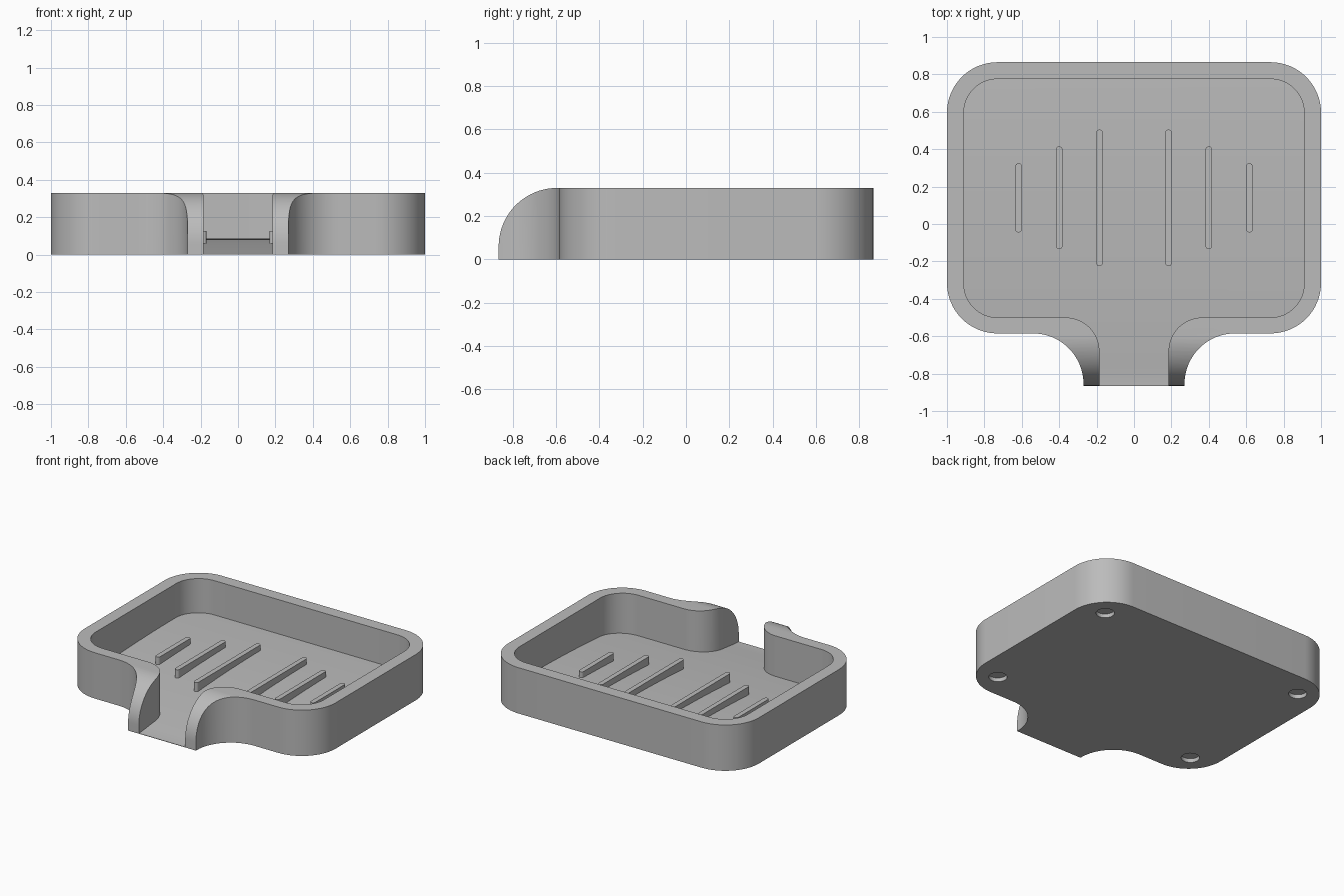
import bpy, bmesh, math
from mathutils import Vector

if "Cube" in bpy.data.objects:
    bpy.data.objects.remove(bpy.data.objects["Cube"])

grey = bpy.data.materials.new("warm_grey")
grey.diffuse_color = (0.5, 0.5, 0.5, 1)
grey.use_nodes = True
grey.node_tree.nodes["Principled BSDF"].inputs["Base Color"].default_value = grey.diffuse_color


def rounded(corners, steps=16):
    """Closed outline from right-angled corners given as (x, y, radius)."""
    out = []
    n = len(corners)
    for i, (x, y, r) in enumerate(corners):
        p = Vector((x, y))
        if r == 0:
            out.append(p)
            continue
        d1 = (Vector(corners[i - 1][:2]) - p).normalized()
        d2 = (Vector(corners[(i + 1) % n][:2]) - p).normalized()
        for k in range(steps + 1):
            t = math.pi / 2 * k / steps
            out.append(p + r * (d1 + d2) - r * (d2 * math.cos(t) + d1 * math.sin(t)))
    return out


def mirrored(half):
    return half + [(-x, y, r) for x, y, r in reversed(half)]


def prism(name, outline, lo, hi, along_x=False):
    """Extrude an outline along z, or a (y, z) profile along x."""
    bm = bmesh.new()
    place = (lambda p, h: (h, p[0], p[1])) if along_x else (lambda p, h: (p[0], p[1], h))
    a = [bm.verts.new(place(p, lo)) for p in outline]
    b = [bm.verts.new(place(p, hi)) for p in outline]
    bm.faces.new(a)
    bm.faces.new(b)
    for i in range(len(a)):
        j = (i + 1) % len(a)
        bm.faces.new((a[i], a[j], b[j], b[i]))
    bmesh.ops.recalc_face_normals(bm, faces=bm.faces)
    mesh = bpy.data.meshes.new(name)
    bm.to_mesh(mesh)
    bm.free()
    mesh.materials.append(grey)
    ob = bpy.data.objects.new(name, mesh)
    bpy.context.collection.objects.link(ob)
    return ob


def activate(ob):
    bpy.ops.object.select_all(action='DESELECT')
    ob.select_set(True)
    bpy.context.view_layer.objects.active = ob


def boolean(target, cutter, operation='DIFFERENCE'):
    activate(target)
    mod = target.modifiers.new("cut", 'BOOLEAN')
    mod.operation, mod.object, mod.solver = operation, cutter, 'EXACT'
    bpy.ops.object.modifier_apply(modifier=mod.name)
    bpy.data.objects.remove(cutter)


# Tray body with a drain spout at the front
tray = prism("tray", rounded(mirrored([
    (0.27, -0.865, 0), (0.27, -0.585, 0.27), (1, -0.585, 0.27), (1, 0.865, 0.27)])), 0, 0.33)

# Cavity: inner outline limited below by the gently arched, draining floor
cavity = prism("cavity", rounded(mirrored([
    (0.185, -0.95, 0), (0.185, -0.5, 0.18), (0.91, -0.5, 0.18), (0.91, 0.775, 0.18)])), -0.1, 0.5)
floor = []
for i in range(33):
    y = -1 + 1.9 * i / 32
    floor.append((y, max(0.002, 0.0854 - 0.0432 * (y - 0.545) ** 2)))
above_floor = prism("above_floor", floor + [(0.9, 0.45), (-1, 0.45)], -0.98, 0.98, True)
boolean(cavity, above_floor, 'INTERSECT')
boolean(tray, cavity)

# Rounded-down top of the spout walls
arc = [(-0.595 - 0.27 * math.sin(t), 0.06 + 0.27 * math.cos(t))
       for t in (math.pi / 2 * k / 20 for k in range(21))]
boolean(tray, prism("spout_round", arc + [(-1, 0.06), (-1, 0.5), (-0.595, 0.5)], -0.7, 0.7, True))

# Shallow round foot recesses in the underside
for x in (-0.82, 0.82):
    for y in (-0.405, 0.685):
        ring = [(x + 0.06 * math.cos(a), y + 0.06 * math.sin(a))
                for a in (math.tau * k / 32 for k in range(32))]
        boolean(tray, prism("foot_recess", ring, -0.1, 0.028))

# Raised ribs with round ends, shorter towards the sides
parts = [tray]
w = 0.0175
for x, half in ((0.185, 0.365), (0.40, 0.275), (0.617, 0.185)):
    for side, s in (("right", 1), ("left", -1)):
        c, r = s * x, w - 0.0002
        parts.append(prism(f"rib_{side}", rounded([
            (c - w, 0.14 - half, r), (c + w, 0.14 - half, r),
            (c + w, 0.14 + half, r), (c - w, 0.14 + half, r)], 8), 0.03, 0.125))

for ob in parts:
    activate(ob)
    bpy.ops.object.shade_smooth_by_angle(angle=math.radians(30))
